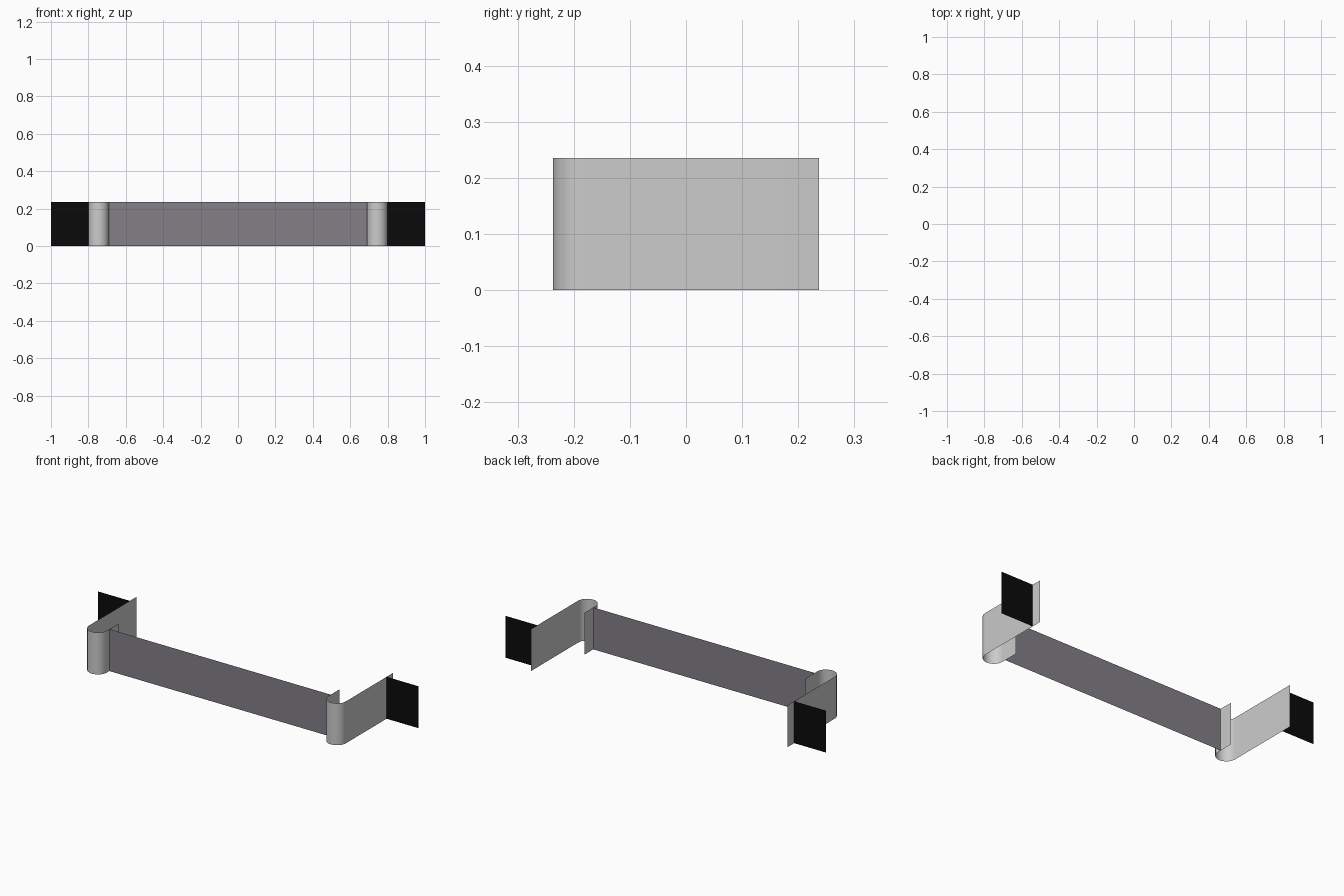
import bpy, math

if "Cube" in bpy.data.objects:
    bpy.data.objects.remove(bpy.data.objects["Cube"])

H = 0.236                      # height of every sheet
X_OUT, X_IN = 0.80, 0.69       # outer wall and inner fin
Y_BACK, Y_FIN = 0.237, -0.08   # rear ends of wall and fin
R = (X_OUT - X_IN) / 2
CX, CY = (X_OUT + X_IN) / 2, -0.237 + R


def material(name, rgb):
    m = bpy.data.materials.new(name)
    m.diffuse_color = (*rgb, 1)
    m.use_nodes = True
    m.node_tree.nodes["Principled BSDF"].inputs["Base Color"].default_value = m.diffuse_color
    return m


def sheet(name, path, mat=None):
    """Raise an open plan path into a thin vertical sheet."""
    n = len(path)
    verts = [(x, y, z) for z in (0, H) for x, y in path]
    faces = [(i, i + 1, n + i + 1, n + i) for i in range(n - 1)]
    me = bpy.data.meshes.new(name)
    me.from_pydata(verts, [], faces)
    ob = bpy.data.objects.new(name, me)
    bpy.context.collection.objects.link(ob)
    if mat:
        me.materials.append(mat)
    bpy.ops.object.select_all(action='DESELECT')
    ob.select_set(True)
    bpy.context.view_layer.objects.active = ob
    bpy.ops.object.shade_smooth_by_angle(angle=math.radians(30))
    return ob


slate = material("slate", (0.23, 0.215, 0.245))
black = material("black", (0.003, 0.003, 0.003))

# Long front panel between the two fins
sheet("front_panel", [(-X_IN, -0.16), (X_IN, -0.16)], slate)

# J-shaped side walls: inner fin, rounded nose, long outer wall
nose = [(CX - R * math.cos(math.pi * i / 24), CY - R * math.sin(math.pi * i / 24))
        for i in range(25)]
side = [(X_IN, Y_FIN)] + nose + [(X_OUT, Y_BACK)]
for label, s in (("right", 1), ("left", -1)):
    path = [(s * x, y) for x, y in side]
    sheet(label + "_side_wall", path if s > 0 else path[::-1])
    # Black outer wing near the rear of each wall
    wing = [(s * X_OUT, 0.18), (s * 1.0, 0.18)]
    sheet(label + "_wing", wing if s > 0 else wing[::-1], black)
